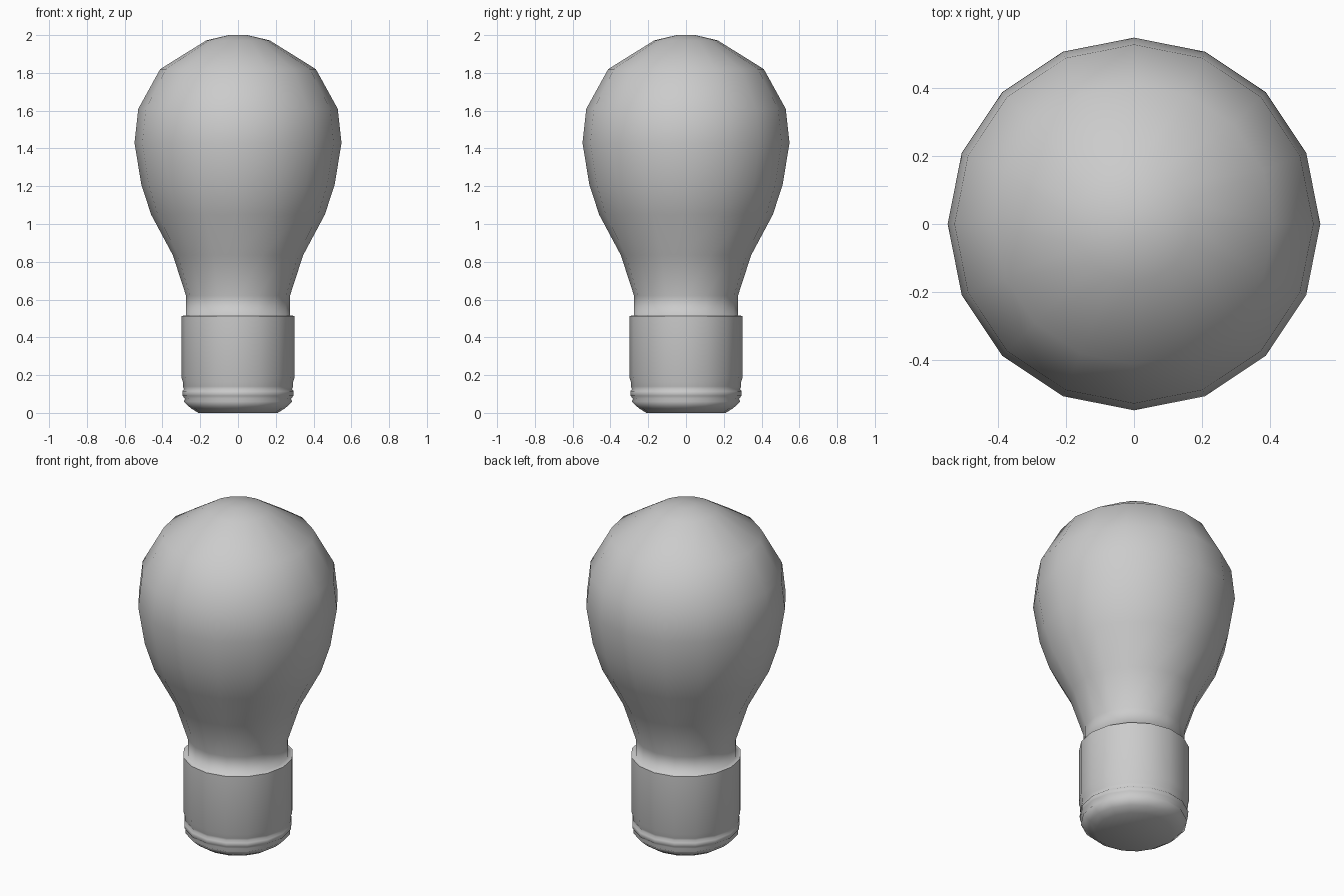
import bpy, bmesh, math

if "Cube" in bpy.data.objects:
    bpy.data.objects.remove(bpy.data.objects["Cube"])

SIDES = 16


def lathe(name, profile):
    """Revolve (radius, z) points about z; radius 0 makes a pole."""
    bm = bmesh.new()
    rings = []
    for r, z in profile:
        if r == 0:
            rings.append([bm.verts.new((0, 0, z))] * SIDES)
        else:
            rings.append([bm.verts.new((r * math.cos(2 * math.pi * i / SIDES),
                                        r * math.sin(2 * math.pi * i / SIDES), z))
                          for i in range(SIDES)])
    for lo, hi in zip(rings, rings[1:]):
        for i in range(SIDES):
            j = (i + 1) % SIDES
            corners = list(dict.fromkeys((lo[i], lo[j], hi[j], hi[i])))
            bm.faces.new(corners)
    bmesh.ops.recalc_face_normals(bm, faces=bm.faces)
    for f in bm.faces:
        f.smooth = True
        # open shells: force normals upward from bottom-to-top winding
    mesh = bpy.data.meshes.new(name)
    bm.to_mesh(mesh)
    bm.free()
    obj = bpy.data.objects.new(name, mesh)
    bpy.context.collection.objects.link(obj)
    return obj


# Glass bulb, with the narrow ledge where it meets the cap
lathe("glass_bulb", [
    (0.30, 0.513), (0.275, 0.517), (0.275, 0.62), (0.345, 0.835),
    (0.46, 1.05), (0.512, 1.21), (0.548, 1.43), (0.528, 1.61),
    (0.412, 1.82), (0.168, 1.972), (0.05, 2.0), (0, 2.0)])

# Cap with small grooves and a tapered foot
lathe("base_cap", [
    (0, 0), (0.21, 0), (0.25, 0.025), (0.288, 0.06), (0.28, 0.075),
    (0.294, 0.09), (0.295, 0.115), (0.285, 0.125), (0.292, 0.14),
    (0.292, 0.165), (0.30, 0.19), (0.30, 0.513)])
